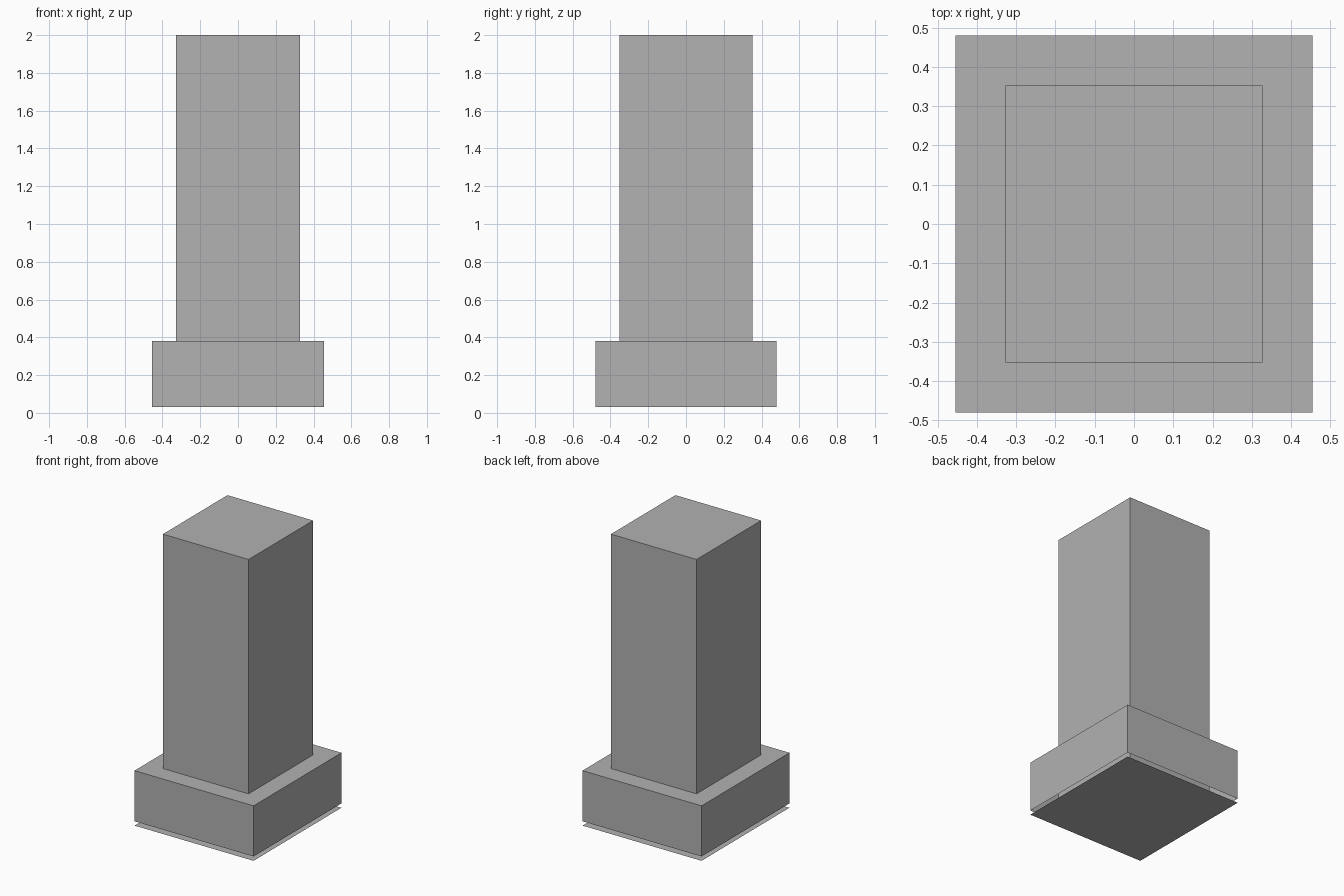
import bpy
import bmesh

cube = bpy.data.objects.get("Cube")
if cube:
    bpy.data.objects.remove(cube, do_unlink=True)

grey = bpy.data.materials.new("concrete grey")
grey.use_nodes = True
colour = (0.445, 0.445, 0.445, 1)
grey.diffuse_color = colour
grey.node_tree.nodes["Principled BSDF"].inputs["Base Color"].default_value = colour


def add_part(name, width, depth, bottom, top):
    """Box that is open underneath, or a flat sheet when bottom equals top."""
    bm = bmesh.new()
    corners = [(-1, -1), (1, -1), (1, 1), (-1, 1)]
    ring = [bm.verts.new((x * width / 2, y * depth / 2, top)) for x, y in corners]
    bm.faces.new(ring)
    if bottom < top:
        low = [bm.verts.new((v.co.x, v.co.y, bottom)) for v in ring]
        for i in range(4):
            j = (i + 1) % 4
            bm.faces.new((low[i], low[j], ring[j], ring[i]))
    mesh = bpy.data.meshes.new(name)
    bm.to_mesh(mesh)
    bm.free()
    mesh.materials.append(grey)
    obj = bpy.data.objects.new(name, mesh)
    bpy.context.collection.objects.link(obj)
    return obj


# Thin ground sheet, separated from the footing by a narrow gap
add_part("base_sheet", 0.91, 0.96, 0, 0)
# Wide footing block
add_part("footing", 0.91, 0.96, 0.03, 0.38)
# Tall column running down into the footing
add_part("column", 0.655, 0.705, 0.03, 2)
